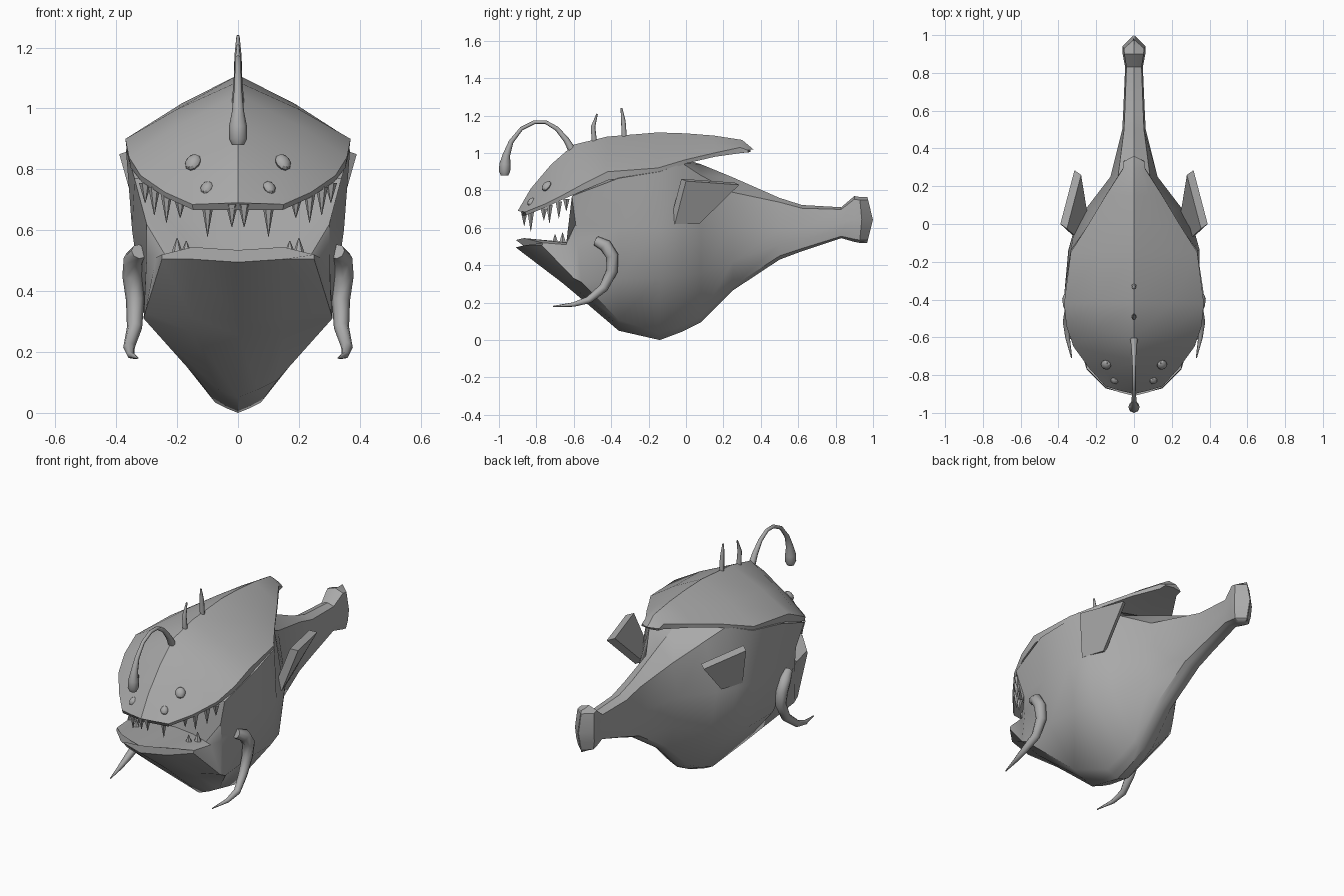
import bpy
import bmesh
from mathutils import Vector, Matrix

default_cube = bpy.data.objects.get("Cube")
if default_cube:
    bpy.data.objects.remove(default_cube, do_unlink=True)

# One flat grey for the whole creature
grey = bpy.data.materials.new("plain_grey")
grey.use_nodes = True
grey_value = (0.4, 0.4, 0.4, 1)
grey.diffuse_color = grey_value
for node in grey.node_tree.nodes:
    if node.type == 'BSDF_PRINCIPLED':
        node.inputs["Base Color"].default_value = grey_value
        node.inputs["Roughness"].default_value = 0.6


def finish(name, mesh_data, angle=0.6):
    """Turn a bmesh into a named, shaded object."""
    bmesh.ops.remove_doubles(mesh_data, verts=mesh_data.verts, dist=0.0001)
    bmesh.ops.recalc_face_normals(mesh_data, faces=mesh_data.faces)
    mesh = bpy.data.meshes.new(name)
    mesh_data.to_mesh(mesh)
    mesh_data.free()
    mesh.materials.append(grey)
    part = bpy.data.objects.new(name, mesh)
    bpy.context.scene.collection.objects.link(part)
    bpy.ops.object.select_all(action='DESELECT')
    part.select_set(True)
    bpy.context.view_layer.objects.active = part
    bpy.ops.object.shade_smooth_by_angle(angle=angle)


def loft(name, rings, angle=0.6):
    """Skin a list of closed rings and cap both ends."""
    bm = bmesh.new()
    loops = [[bm.verts.new(point) for point in ring] for ring in rings]
    count = len(loops[0])
    for first, second in zip(loops, loops[1:]):
        for i in range(count):
            j = (i + 1) % count
            bm.faces.new((first[i], first[j], second[j], second[i]))
    bm.faces.new(loops[0])
    bm.faces.new(loops[-1])
    finish(name, bm, angle)


def whole_ring(half):
    """Complete a half section whose end points lie on the centre line."""
    return half + [(-x, y, z) for x, y, z in reversed(half[1:-1])]


def tube(name, path, radii, sides=8):
    """Sweep a tapering round section along a path."""
    points = [Vector(point) for point in path]
    rings = []
    for i, (centre, radius) in enumerate(zip(points, radii)):
        ahead = points[min(i + 1, len(points) - 1)]
        behind = points[max(i - 1, 0)]
        turn = Vector((1, 0, 0)).cross(ahead - behind).normalized()
        across = turn.cross(ahead - behind).normalized()
        ring = []
        for k in range(sides):
            spin = Matrix.Rotation(k * 6.28319 / sides, 3, ahead - behind)
            ring.append(centre + spin @ (across * radius))
        rings.append(ring)
    loft(name, rings, 0.9)


def tooth(name, base, tip, radius):
    """Pointed cone from base to tip."""
    tube(name, [base, tip], [radius, radius * 0.05], sides=6)


# Lower jaw, mouth floor and mouth wall, from keel to roof
lip = [(0, -.91, .495), (.15, -.87, .505), (.25, -.77, .505), (.25, -.765, .52),
       (.15, -.865, .545), (.08, -.89, .54), (0, -.91, .535)]
floor = [(0, -.66, .305), (.15, -.64, .315), (.305, -.6, .33), (.27, -.64, .51),
         (.24, -.64, .52), (.13, -.6, .52), (0, -.58, .52)]
wall = [(0, -.6, .255), (.15, -.58, .265), (.31, -.56, .31), (.3, -.58, .52),
        (.3, -.59, .62), (.34, -.61, .77), (0, -.52, .79)]
body_rings = [whole_ring(half) for half in (lip, floor, wall)]


def belly(y, keel, top, edge, low_x, low_z, side, brow_x, brow_z):
    return whole_ring([(0, y, keel), (edge / 2, y, keel + edge * .2),
                       (edge, y, keel + edge * .45), (low_x, y, low_z),
                       (side, y, .6), (brow_x, y, brow_z), (0, y, top)])


for row in [(-.36, .05, .95, .13, .31, .33, .348, .368, .865),
            (-.14, 0, .97, .075, .31, .33, .348, .335, .9),
            (-.02, .045, .97, .07, .28, .34, .315, .25, .945),
            (.08, .095, .94, .065, .215, .36, .255, .18, .88),
            (.25, .265, .87, .05, .1, .42, .125, .085, .79)]:
    body_rings.append(belly(*row))


def stalk(y, keel, top, width):
    """Boxy section with narrow bevels above and below."""
    height = top - keel
    return whole_ring([(0, y, keel), (width * .4, y, keel + height * .02),
                       (width * .8, y, keel + height * .06),
                       (width * .95, y, keel + height * .25),
                       (width, y, keel + height * .5),
                       (width * .85, y, top - height * .07), (0, y, top)])


# Tail stalk and flared tail fin
for section in [(.5, .43, .76, .062), (.62, .475, .722, .056),
                (.83, .545, .71, .047), (.9, .525, .77, .06)]:
    body_rings.append(stalk(*section))
fin_front = [(x, y + .03 - abs(z - .645) * .1, z)
             for x, y, z in stalk(.91, .52, .765, .062)]
fin_back = [(x * .04, 1 - abs(z - .645) * .25, z) for x, y, z in fin_front]
loft("body_and_tail", body_rings + [fin_front, fin_back])

# Domed head shell ending in a pointed rear flap
head_rings = []
for y_top, y_edge, top, edge_x, edge_z, drop in [
        (-.9, -.86, .69, .15, .685, .018), (-.83, -.76, .81, .24, .725, .018),
        (-.72, -.65, .94, .32, .78, .022), (-.6, -.54, 1.045, .358, .84, .035),
        (-.42, -.42, 1.088, .37, .9, .045), (-.15, -.15, 1.11, .335, .92, .03),
        (0, 0, 1.105, .24, .965, .02), (.15, .15, 1.093, .15, 1, .02),
        (.3, .29, 1.07, .06, 1.03, .03), (.36, .33, 1.02, .055, 1.015, .01)]:
    bulge = (top - edge_z) * .06
    head_rings.append(whole_ring([
        (0, y_top, top),
        (edge_x * .55, y_top * .5 + y_edge * .5, top * .45 + edge_z * .55 + bulge),
        (edge_x, y_edge, edge_z),
        (edge_x * .985, y_edge + .005, edge_z - drop),
        (0, y_edge * .5 + y_top * .5, edge_z - drop)]))
loft("head_shell", head_rings)

# Lure stalk with bulb
tube("lure",
     [(0, -.6, 1.0), (0, -.64, 1.07), (0, -.69, 1.13), (0, -.75, 1.165),
      (0, -.81, 1.165), (0, -.88, 1.13), (0, -.935, 1.06), (0, -.96, .99),
      (0, -.968, .94), (0, -.97, .9), (0, -.97, .88)],
     [.022, .016, .012, .01, .01, .01, .013, .02, .03, .03, .02])

# Back spines
tube("front_spine", [(0, -.49, 1.06), (0, -.497, 1.14), (0, -.475, 1.21)],
     [.014, .012, .004])
tube("rear_spine", [(0, -.33, 1.08), (0, -.335, 1.17), (0, -.345, 1.24)],
     [.014, .012, .005])

# Paired parts
upper_teeth = [(.02, -.865, .61), (.1, -.83, .58), (.19, -.76, .64),
               (.235, -.73, .625), (.275, -.68, .65), (.305, -.64, .69)]
lower_teeth = [(.2, -.66, .575), (.17, -.7, .565)]
for label, s in (("left", 1), ("right", -1)):
    # Oval eyes lying flat on the head
    for kind, spot, size in (("upper", (.148, -.745, .823), .032),
                             ("lower", (.103, -.828, .74), .025)):
        bm = bmesh.new()
        bmesh.ops.create_uvsphere(bm, u_segments=10, v_segments=6, radius=size)
        bmesh.ops.scale(bm, verts=bm.verts, vec=(.85, 1, .6))
        outward = Vector((s * .4, -.6, .6)).to_track_quat('Z', 'Y')
        bmesh.ops.rotate(bm, verts=bm.verts, matrix=outward.to_matrix())
        bmesh.ops.translate(bm, verts=bm.verts,
                            vec=(s * spot[0], spot[1], spot[2]))
        finish(f"{label}_{kind}_eye", bm)

    # Teeth
    for i, (x, y, z) in enumerate(upper_teeth):
        root = .685 + max(0, x - .15) * .45
        tooth(f"{label}_upper_tooth_{i}", (s * x, y, root), (s * x, y, z), .02)
    for i, (x, y, z) in enumerate(lower_teeth):
        tooth(f"{label}_lower_tooth_{i}", (s * x, y, .5), (s * x, y, z), .028)

    # Curled barbels
    tube(f"{label}_barbel",
         [(s * x, y, z) for x, y, z in [
             (.325, -.48, .53), (.342, -.43, .505), (.346, -.395, .45),
             (.338, -.395, .37), (.34, -.44, .28), (.358, -.52, .215),
             (.352, -.6, .19), (.33, -.71, .18)]],
         [.026, .034, .034, .03, .025, .019, .012, .003])

    # Side fins: wide slanted slabs, narrow at the root
    outer = [(.325, -.06, .62), (.39, 0, .85), (.315, .285, .83), (.28, .07, .62)]
    loft(f"{label}_side_fin",
         [[(s * x, y, z) for x, y, z in outer],
          [(s * (x - .035), y - .025, z + .012) for x, y, z in outer]], 0.3)
